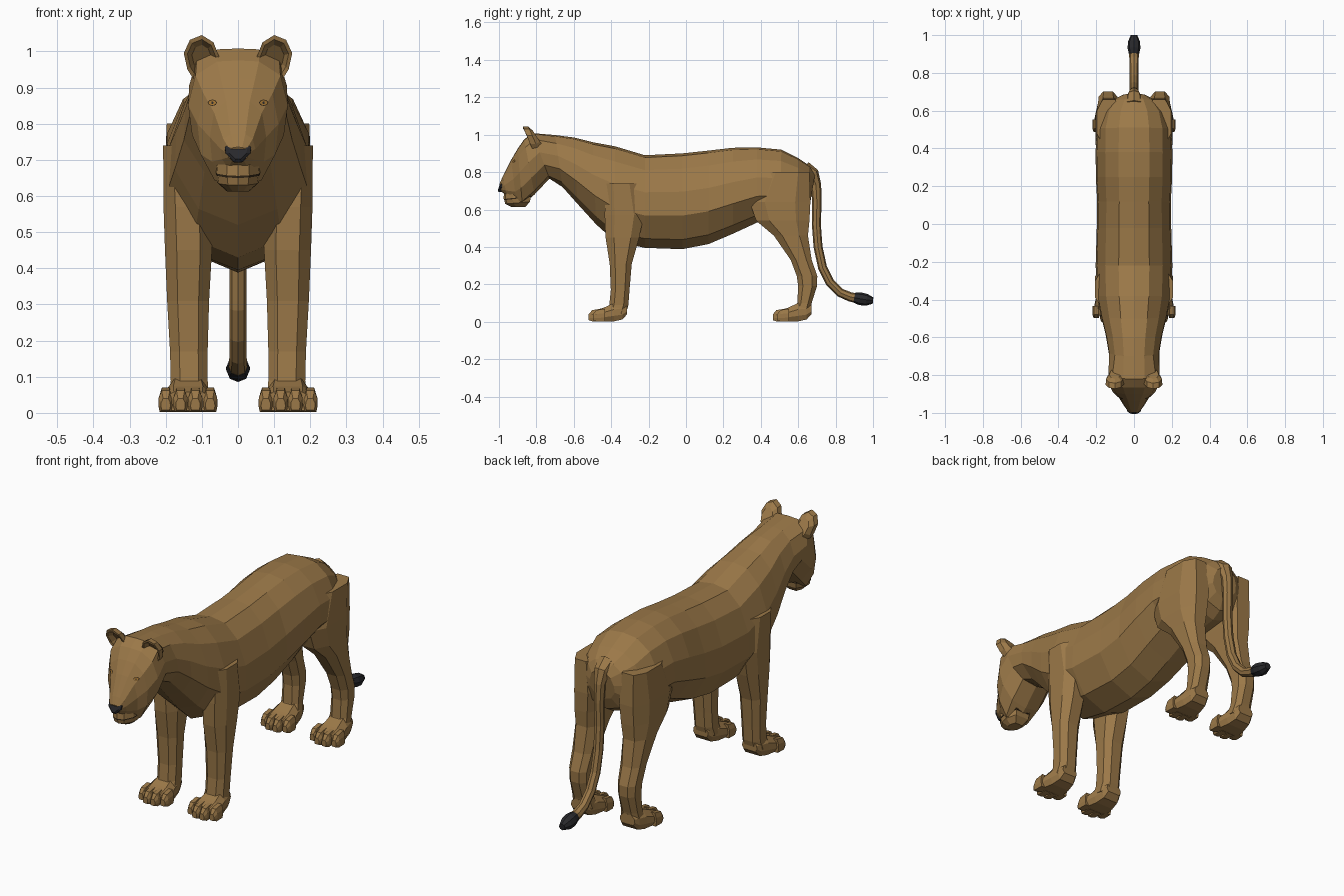
import bpy, bmesh, math
from mathutils import Vector
from mathutils.bvhtree import BVHTree

if "Cube" in bpy.data.objects:
    bpy.data.objects.remove(bpy.data.objects["Cube"])


def material(name, rgb):
    m = bpy.data.materials.new(name)
    m.diffuse_color = (*rgb, 1)
    m.use_nodes = True
    m.node_tree.nodes["Principled BSDF"].inputs["Base Color"].default_value = m.diffuse_color
    return m


TAN = material("tawny_fur", (0.33, 0.19, 0.065))
DARK = material("charcoal", (0.022, 0.022, 0.025))
MOUTH = material("mouth_brown", (0.03, 0.018, 0.008))
AMBER = material("eye_amber", (0.36, 0.17, 0.03))


def finish(name, bm, mat, mirror=False):
    bmesh.ops.recalc_face_normals(bm, faces=bm.faces)
    me = bpy.data.meshes.new(name)
    bm.to_mesh(me)
    bm.free()
    me.materials.append(mat)
    ob = bpy.data.objects.new(name, me)
    bpy.context.collection.objects.link(ob)
    if mirror:
        ob.modifiers.new("mirror", 'MIRROR').use_mirror_merge = False
    return ob


def loft(name, rings, mat, mirror=False):
    """Skin closed rings of points and cap both ends."""
    bm = bmesh.new()
    vr = [[bm.verts.new(p) for p in r] for r in rings]
    n = len(vr[0])
    for a, b in zip(vr, vr[1:]):
        for i in range(n):
            j = (i + 1) % n
            bm.faces.new((a[i], a[j], b[j], b[i]))
    bm.faces.new(vr[0])
    bm.faces.new(vr[-1])
    return finish(name, bm, mat, mirror)


def section(half, ty, tz, by, bz, w):
    """Symmetric ring between a top and a bottom point."""
    right = [(x * w, by + (ty - by) * t, bz + (tz - bz) * t) for x, t in half]
    return right + [(-x, y, z) for x, y, z in right[-2:0:-1]]


BODY = [(0, 1), (.4, .975), (.75, .84), (.97, .6), (1, .35), (.62, .1), (0, 0)]
HEAD = [(0, 1), (.42, .99), (.85, .86), (1, .58), (.92, .3), (.58, .06), (0, 0)]

# head, neck and trunk: top y, z, bottom y, z, half width
head_rings = [(-.998, .735, -.985, .695, .028), (-.982, .772, -.955, .672, .048),
              (-.935, .865, -.905, .622, .078), (-.90, .925, -.875, .625, .112),
              (-.865, .975, -.81, .68, .138), (-.82, 1.008, -.73, .765, .135)]
body_rings = [(-.70, .998, -.66, .72, .135), (-.60, .985, -.58, .63, .15),
              (-.50, .96, -.48, .52, .175), (-.38, .938, -.38, .43, .197),
              (-.22, .89, -.22, .395, .203), (-.02, .90, -.02, .388, .197),
              (.12, .915, .12, .415, .195), (.25, .93, .25, .47, .202),
              (.38, .932, .38, .53, .203), (.51, .92, .50, .54, .2),
              (.60, .875, .59, .55, .175), (.66, .835, .64, .58, .125),
              (.69, .79, .665, .64, .07)]
body = loft("body_and_head", [section(HEAD, *r) for r in head_rings]
            + [section(BODY, *r) for r in body_rings], TAN)
bm = bmesh.new()
bm.from_mesh(body.data)
tree = BVHTree.FromBMesh(bm)
bm.free()


def on_face(x, z, lift=.003):
    """Point on the front of the head at x, z."""
    hit = tree.ray_cast(Vector((x, -3, z)), Vector((0, 1, 0)))[0]
    return Vector((x, (hit.y if hit else -.93) - lift, z))


# legs: z, front y, back y, inner x, outer x
OCT = [(-.5, -1), (.5, -1), (1, -.5), (1, .5), (.5, 1), (-.5, 1), (-1, .5), (-1, -.5)]


def box_ring(z, y0, y1, x0, x1):
    return [((x0 + x1) / 2 + u * (x1 - x0) / 2, (y0 + y1) / 2 + v * (y1 - y0) / 2, z)
            for u, v in OCT]


front_leg = [(.74, -.43, -.26, .10, .207), (.57, -.435, -.225, .075, .206),
             (.45, -.43, -.25, .072, .202), (.31, -.408, -.29, .08, .196),
             (.17, -.402, -.302, .084, .188), (.09, -.41, -.308, .084, .186),
             (.045, -.43, -.32, .08, .192)]
hind_leg = [(.80, .42, .66, .07, .197), (.64, .34, .665, .05, .204),
            (.54, .375, .66, .06, .203), (.46, .47, .652, .07, .197),
            (.33, .56, .672, .082, .19), (.245, .592, .702, .088, .187),
            (.19, .60, .70, .09, .185), (.10, .595, .672, .09, .184),
            (.045, .57, .66, .08, .19)]
loft("front_legs", [box_ring(*r) for r in front_leg], TAN, True)
loft("hind_legs", [box_ring(*r) for r in hind_leg], TAN, True)


def y_ring(y, z0, z1, cx, w):
    """Cross-section facing along y, narrower at the top."""
    shape = [(-.8, 0), (.8, 0), (1, .3), (.95, .65), (.55, 1), (-.55, 1), (-.95, .65), (-1, .3)]
    return [(cx + u * w, y, z0 + (z1 - z0) * t) for u, t in shape]


# paws with four toes each
for name, y in (("front", -.52), ("hind", .465)):
    loft(name + "_paws", [y_ring(y + d, a, b, .138, w) for d, a, b, w in
         ((.035, .006, .058, .072), (.08, .002, .075, .074), (.135, .002, .10, .062),
          (.18, .012, .10, .052), (.205, .04, .09, .042))], TAN, True)
    for i, (cx, set_back) in enumerate(((.077, .022), (.118, 0), (.159, 0), (.2, .022))):
        loft(f"{name}_toe_{i + 1}", [y_ring(y + set_back + d, a, b, cx, w) for d, a, b, w in
             ((0, .008, .04, .013), (.018, .002, .062, .0205), (.065, .002, .07, .019))],
             TAN, True)


# ears: tilted rounded slab with a hollow front
def ear_ring(dy, scale):
    outline = [(.062, .945), (.052, .985), (.068, 1.025), (.1, 1.045), (.133, 1.032),
               (.15, .995), (.14, .95), (.118, .915)]
    return [(.1 + (x - .1) * scale, -.815 - (z - .95) * .42 + dy, .985 + (z - .985) * scale)
            for x, z in outline]


loft("ears", [ear_ring(.035, .62), ear_ring(.012, .97), ear_ring(-.018, 1),
              ear_ring(-.016, .8), ear_ring(.012, .55)], TAN, True)


# tail: round tube through y, z, radius
def tube(name, path, mat, n=8):
    rings = []
    for i, (y, z, r) in enumerate(path):
        a, b = path[max(i - 1, 0)], path[min(i + 1, len(path) - 1)]
        d = Vector((0, b[0] - a[0], b[1] - a[1])).normalized()
        up = Vector((0, -d.z, d.y))
        rings.append([Vector((0, y, z)) + r * (Vector((1, 0, 0)) * math.cos(k * math.tau / n)
                      + up * math.sin(k * math.tau / n)) for k in range(n)])
    return loft(name, rings, mat)


tube("tail", [(.63, .81, .05), (.675, .785, .04), (.695, .73, .028), (.70, .64, .025),
              (.697, .52, .024), (.706, .40, .024), (.73, .29, .024), (.77, .21, .024),
              (.825, .155, .024), (.88, .132, .025), (.915, .126, .027)], TAN)
tube("tail_tip", [(.90, .129, .027), (.93, .123, .034), (.965, .117, .032), (1.0, .113, .017)], DARK)

# nose pad
nose = [(-.02, .745), (.02, .745), (.036, .735), (.034, .718), (.01, .693),
        (-.01, .693), (-.034, .718), (-.036, .735)]
loft("nose", [[(x * s, y - (z - .72) * -.25, .722 + (z - .722) * s) for x, z in nose]
              for y, s in ((-1.0, .7), (-.994, 1), (-.962, 1.05))], DARK)

# lower jaw with the dark mouth line above it
lip = [(0, -.972), (.03, -.962), (.056, -.925), (.062, -.885), (.04, -.83)]


def lip_ring(z, s, lift=.12):
    right = [(x * s, -.89 + (y + .89) * s, z + (y + .97) * lift) for x, y in lip]
    return right + [(-x, y, h) for x, y, h in right[:0:-1]]


loft("lower_jaw", [lip_ring(.651, 1.0), lip_ring(.63, .93, .08), lip_ring(.613, .5, 0)], TAN)
loft("mouth_line", [lip_ring(.650, 1.02), lip_ring(.657, 1.02)], MOUTH)
loft("upper_lip", [lip_ring(.656, 1.04), lip_ring(.685, 1.02), lip_ring(.715, .8)], TAN)


# eyes: thin plates laid on the face
def plate(name, cx, cz, rx, rz, lift, mat):
    b = bmesh.new()
    c = b.verts.new(on_face(cx, cz, lift))
    rim = [b.verts.new(on_face(cx + rx * math.cos(k * math.tau / 8),
                               cz + rz * math.sin(k * math.tau / 8), lift)) for k in range(8)]
    for k in range(8):
        b.faces.new((c, rim[k], rim[(k + 1) % 8]))
    finish(name, b, mat, True)


plate("eye_rims", .071, .858, .013, .009, .002, MOUTH)
plate("eyes", .071, .858, .0105, .007, .004, AMBER)
plate("pupils", .071, .858, .003, .004, .006, DARK)
